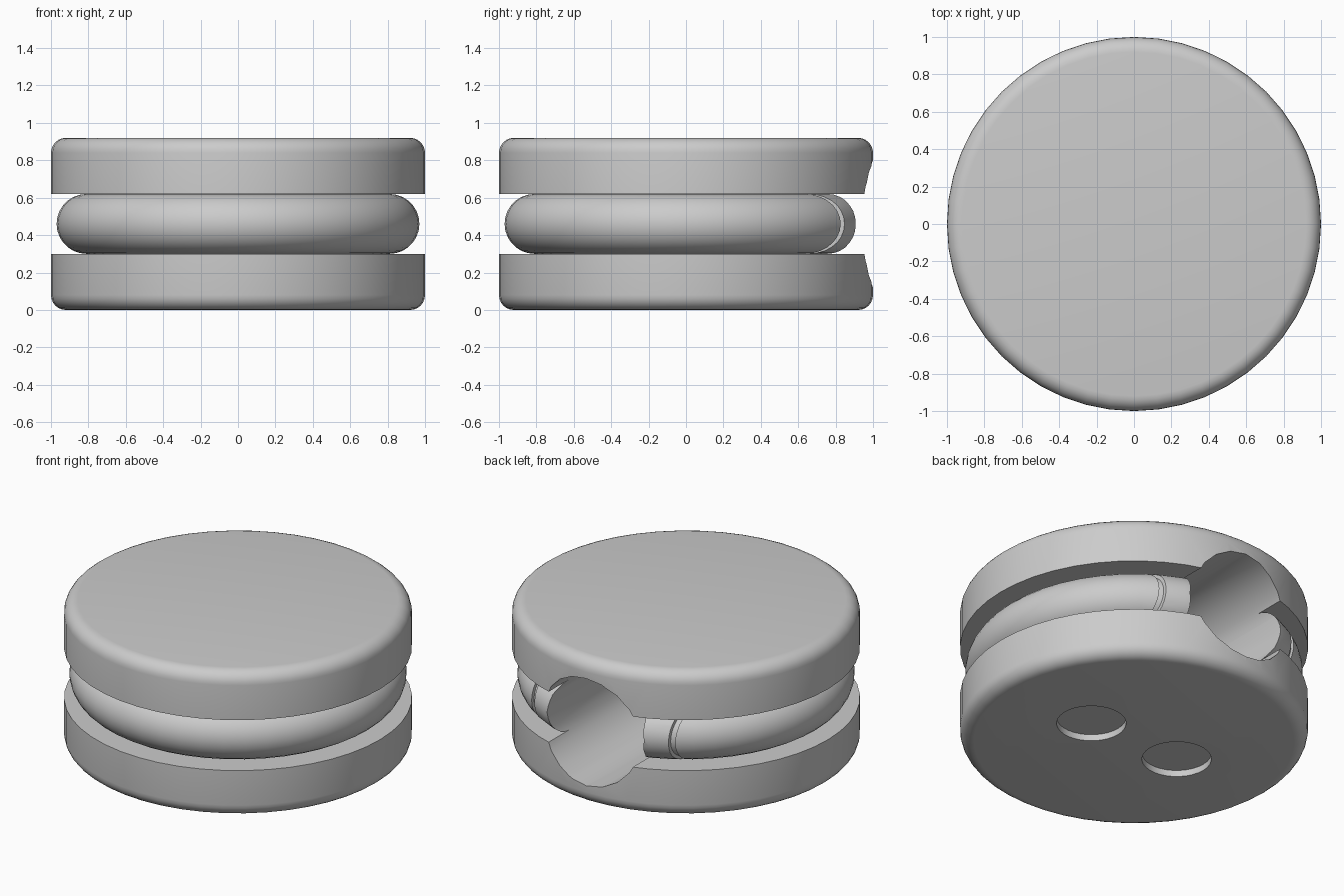
import bpy, bmesh, math
from mathutils import Matrix

if "Cube" in bpy.data.objects:
    bpy.data.objects.remove(bpy.data.objects["Cube"])

grey = bpy.data.materials.new("light_grey")
grey.use_nodes = True
colour = (0.6, 0.6, 0.6, 1)
grey.diffuse_color = colour
grey.node_tree.nodes["Principled BSDF"].inputs["Base Color"].default_value = colour

HEIGHT, MID, GAP = 0.92, 0.46, 0.16


def make(name, bm):
    bmesh.ops.recalc_face_normals(bm, faces=bm.faces)
    mesh = bpy.data.meshes.new(name)
    bm.to_mesh(mesh)
    bm.free()
    mesh.materials.append(grey)
    obj = bpy.data.objects.new(name, mesh)
    bpy.context.collection.objects.link(obj)
    return obj


def arc(cx, cz, r, start, end, steps):
    angles = [math.radians(start + (end - start) * i / steps) for i in range(steps + 1)]
    return [(cx + r * math.cos(a), cz + r * math.sin(a)) for a in angles]


def lathe(name, profile, steps=48):
    bm = bmesh.new()
    verts = [bm.verts.new((x, 0, z)) for x, z in profile]
    edges = [bm.edges.new(pair) for pair in zip(verts, verts[1:])]
    bmesh.ops.spin(bm, geom=verts + edges, cent=(0, 0, 0), axis=(0, 0, 1),
                   angle=math.tau, steps=steps)
    bmesh.ops.remove_doubles(bm, verts=bm.verts, dist=1e-4)
    return make(name, bm)


def cylinder(name, radius, depth, matrix, segments):
    bm = bmesh.new()
    bmesh.ops.create_cone(bm, cap_ends=True, segments=segments, radius1=radius,
                          radius2=radius, depth=depth, matrix=matrix)
    return make(name, bm)


def cut(obj, *cutters):
    # Apply each boolean straight away so the cutters can be removed
    for cutter in cutters:
        mod = obj.modifiers.new("cut", 'BOOLEAN')
        mod.operation, mod.solver, mod.object = 'DIFFERENCE', 'EXACT', cutter
        graph = bpy.context.evaluated_depsgraph_get()
        mesh = bpy.data.meshes.new_from_object(obj.evaluated_get(graph))
        obj.modifiers.clear()
        obj.data = mesh


def rounded_rim(radius, minor):
    return [(0, MID - minor)] + arc(radius, MID, minor, -90, 90, 14) + [(0, MID + minor)]


# Flanges with a rounded outer edge
flange = [(0, 0)] + arc(0.92, 0.08, 0.08, -90, 0, 6) + [(1, MID - GAP), (0, MID - GAP)]
lower_flange = lathe("lower_flange", flange)
upper_flange = lathe("upper_flange", [(x, HEIGHT - z) for x, z in flange])

# Rounded hub between the flanges
hub = lathe("hub", rounded_rim(0.81, GAP))

# Bore from the back
bore = cylinder("bore_cutter", 0.34, 1.3,
                Matrix.Translation((0, 0.55, MID)) @ Matrix.Rotation(math.pi / 2, 4, 'X'), 20)
helpers = [bore]

# Shallow grooves on the hub, either side of the bore
inner = lathe("groove_floor_cutter", rounded_rim(0.81, GAP - 0.02))
helpers.append(inner)
for side in (-1, 1):
    bm = bmesh.new()
    bmesh.ops.create_cube(bm, size=1, matrix=Matrix.Translation((side * 0.487, 0.8, MID))
                          @ Matrix.Diagonal((0.034, 0.8, 0.6, 1)))
    slab = make("groove_cutter", bm)
    cut(slab, inner)
    cut(hub, slab)
    helpers.append(slab)

# Two shallow round recesses underneath
for side in (-1, 1):
    recess = cylinder("recess_cutter", 0.2, 0.08, Matrix.Translation((side * 0.32, 0, 0)), 32)
    cut(lower_flange, recess)
    helpers.append(recess)

for part in (lower_flange, upper_flange, hub):
    cut(part, bore)
    part.data.shade_smooth()
    part.data.set_sharp_from_angle(angle=math.radians(32))

for helper in helpers:
    bpy.data.objects.remove(helper)
